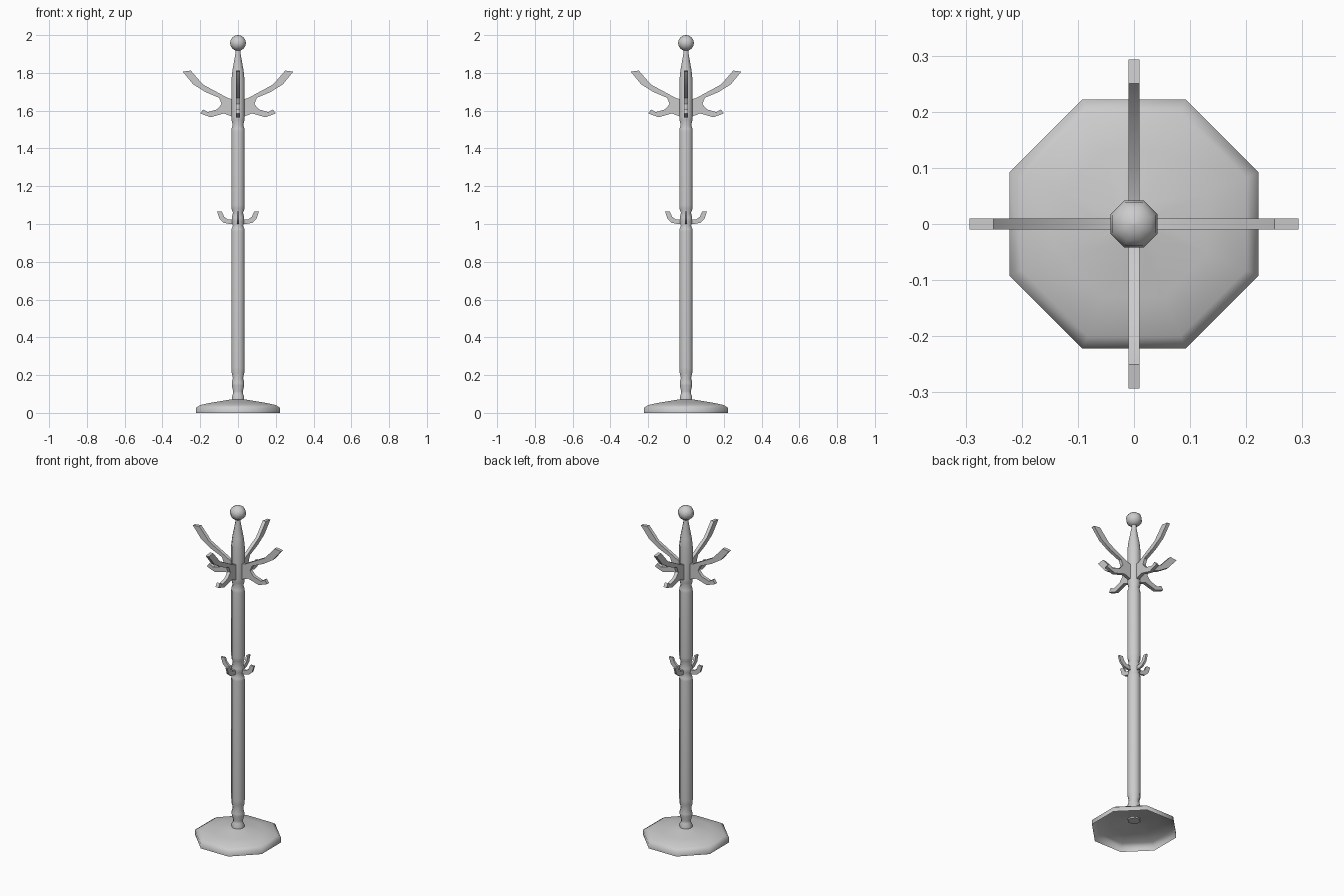
import bpy, bmesh
from math import pi, cos, sin, radians

cube = bpy.data.objects.get("Cube")
if cube:
    bpy.data.objects.remove(cube, do_unlink=True)

grey = bpy.data.materials.new("plain_grey")
grey.use_nodes = True
colour = (0.6, 0.6, 0.6, 1)
grey.diffuse_color = colour
grey.node_tree.nodes["Principled BSDF"].inputs["Base Color"].default_value = colour

SIDES = 8
FLAT = cos(pi / SIDES)


def finish(bm, name, angle):
    mesh = bpy.data.meshes.new(name)
    bm.to_mesh(mesh)
    bm.free()
    mesh.materials.append(grey)
    obj = bpy.data.objects.new(name, mesh)
    bpy.context.collection.objects.link(obj)
    bpy.ops.object.select_all(action='DESELECT')
    obj.select_set(True)
    bpy.context.view_layer.objects.active = obj
    bpy.ops.object.shade_smooth_by_angle(angle=radians(angle))
    return obj


def lathe(name, profile, cap_bottom=False, cap_top=False, angle=60):
    """Octagonal turning; profile lists (half width across flats, height), going up."""
    bm = bmesh.new()
    rings = []
    for r, z in profile:
        turns = [2 * pi * (i + 0.5) / SIDES for i in range(SIDES)]
        rings.append([bm.verts.new((r / FLAT * cos(a), r / FLAT * sin(a), z)) for a in turns])
    for low, high in zip(rings, rings[1:]):
        for i in range(SIDES):
            j = (i + 1) % SIDES
            bm.faces.new((low[i], low[j], high[j], high[i]))
    if cap_bottom:
        bm.faces.new(rings[0][::-1])
    if cap_top:
        bm.faces.new(rings[-1])
    return finish(bm, name, angle)


def hooks(name, outline, width):
    """Four flat-sided hooks cut from one outline, one on each side of the post."""
    for k, side in enumerate(("left", "back", "right", "front")):
        bm = bmesh.new()
        face = bm.faces.new([bm.verts.new((x, -width / 2, z)) for x, z in outline])
        grown = bmesh.ops.extrude_face_region(bm, geom=[face])
        moved = [v for v in grown["geom"] if isinstance(v, bmesh.types.BMVert)]
        bmesh.ops.translate(bm, verts=moved, vec=(0, width, 0))
        bmesh.ops.recalc_face_normals(bm, faces=bm.faces)
        obj = finish(bm, f"{name}_{side}", 40)
        obj.rotation_euler.z = k * pi / 2


# Hollow domed foot
lathe("base", [(0.222, 0), (0.222, 0.027), (0.2, 0.042), (0.13, 0.056), (0.033, 0.072)])

# Turned post with necks and beads
lathe("post", [
    (0.033, 0.064), (0.033, 0.088), (0.027, 0.1), (0.026, 0.115), (0.033, 0.145),
    (0.033, 0.16), (0.027, 0.185), (0.034, 0.215), (0.035, 0.24), (0.035, 0.96),
    (0.034, 0.975), (0.027, 0.99), (0.033, 1.01), (0.033, 1.035), (0.027, 1.06),
    (0.034, 1.08), (0.035, 1.1), (0.035, 1.49), (0.034, 1.505), (0.028, 1.525),
    (0.034, 1.55), (0.035, 1.57), (0.035, 1.76), (0.03, 1.81), (0.014, 1.9),
    (0.014, 1.925)], cap_bottom=True, cap_top=True)

# Round finial
steps = 8
lathe("finial", [(max(0.042 * sin(pi * i / steps), 0.001), 1.958 - 0.042 * cos(pi * i / steps))
                 for i in range(steps + 1)], cap_bottom=True, cap_top=True)

# Large double-pronged coat hooks
hooks("upper_hook", [
    (0.02, 1.57), (0.035, 1.57), (0.075, 1.585), (0.145, 1.565), (0.2, 1.585),
    (0.185, 1.607), (0.16, 1.592), (0.11, 1.607), (0.087, 1.635), (0.1, 1.668),
    (0.175, 1.7), (0.238, 1.74), (0.293, 1.807), (0.25, 1.812), (0.185, 1.738),
    (0.1, 1.692), (0.05, 1.665), (0.02, 1.66)], 0.02)

# Small hooks at mid height
hooks("lower_hook", [
    (0.02, 1.0), (0.045, 1.0), (0.075, 1.006), (0.098, 1.027), (0.11, 1.065),
    (0.085, 1.065), (0.073, 1.038), (0.055, 1.025), (0.02, 1.024)], 0.012)
